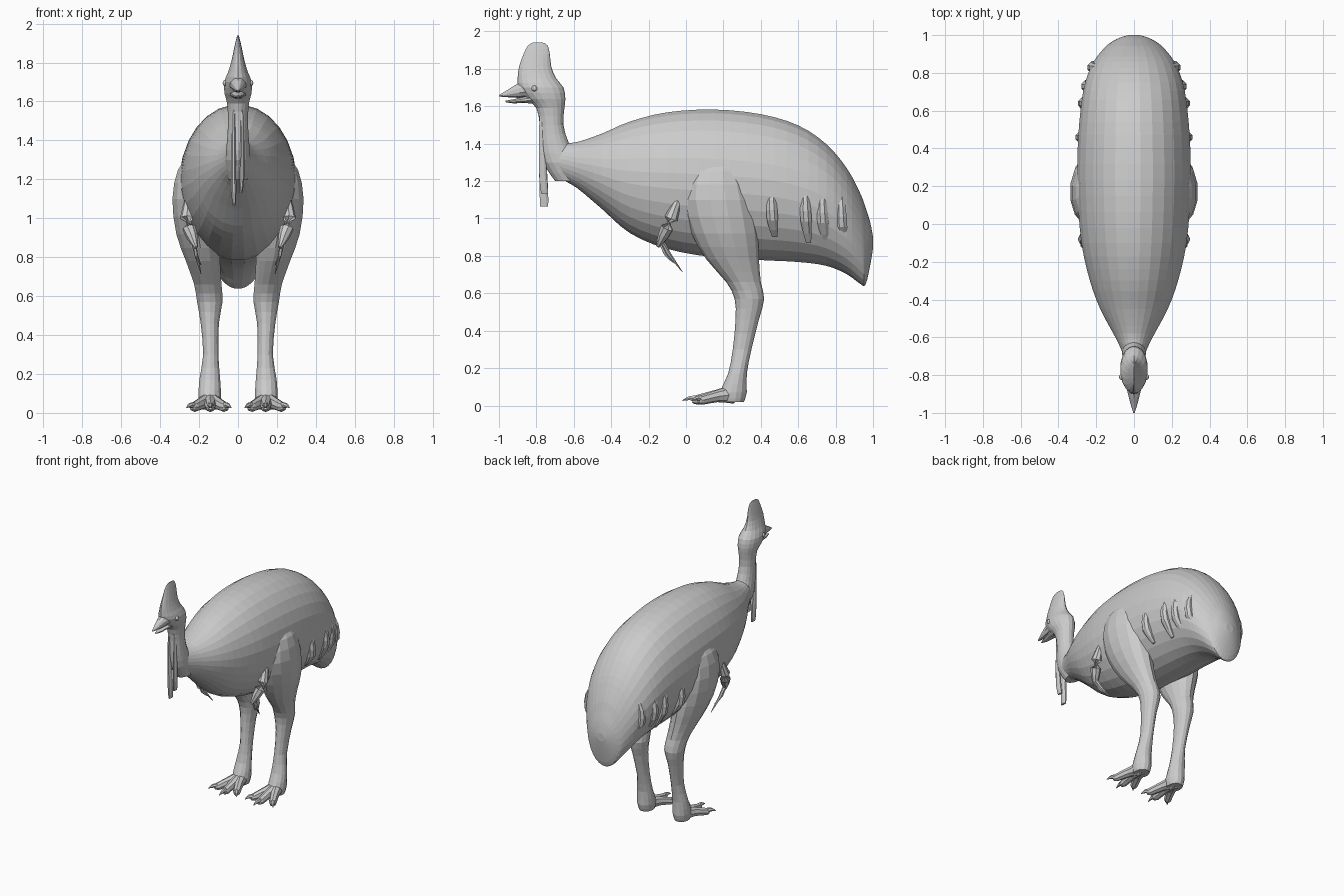
import bpy, bmesh, math
from mathutils import Vector


def spline(rows, sub):
    """Catmull-Rom resampling of a list of equal-length tuples."""
    out, n = [], len(rows)
    for i in range(n - 1):
        p = [rows[max(0, min(n - 1, i + k))] for k in (-1, 0, 1, 2)]
        for s in range(sub):
            t = s / sub
            out.append([0.5 * (2 * b + (c - a) * t + (2 * a - 5 * b + 4 * c - d) * t * t
                               + (3 * b - a - 3 * c + d) * t ** 3)
                        for a, b, c, d in zip(*p)])
    return out + [list(rows[-1])]


def skin(name, rings, mirror=False, smooth=False):
    """Bridge closed rings of points into a capped solid."""
    bm = bmesh.new()
    vs = [[bm.verts.new(p) for p in r] for r in rings]
    n = len(vs[0])
    for a, b in zip(vs, vs[1:]):
        for i in range(n):
            bm.faces.new((a[i], a[(i + 1) % n], b[(i + 1) % n], b[i]))
    bm.faces.new(vs[0])
    bm.faces.new(vs[-1])
    bmesh.ops.recalc_face_normals(bm, faces=bm.faces)
    me = bpy.data.meshes.new(name)
    bm.to_mesh(me)
    bm.free()
    ob = bpy.data.objects.new(name, me)
    bpy.context.collection.objects.link(ob)
    if smooth:
        me.shade_smooth()
    if mirror:
        ob.modifiers.new("mirror", 'MIRROR')
    return ob


def loft(name, rows, axis, n=16, sub=2, **kw):
    """Elliptic sections. rows: (position on axis, low, high, centre x, half width x)."""
    rings = []
    for p, lo, hi, cx, rx in spline(rows, sub):
        ring = []
        for i in range(n):
            a = 2 * math.pi * (i + 0.5) / n
            x = cx + max(rx, 0.002) * math.cos(a)
            v = (lo + hi) / 2 + max((hi - lo) / 2, 0.002) * math.sin(a)
            ring.append((x, p, v) if axis == 'y' else (x, v, p))
        rings.append(ring)
    return skin(name, rings, **kw)


def tube(name, path, n=8, sub=2, **kw):
    """Tapered tube. path: (x, y, z, radius)."""
    pts = spline(path, sub)
    rings = []
    for i, p in enumerate(pts):
        t = (Vector(pts[min(i + 1, len(pts) - 1)][:3]) - Vector(pts[max(i - 1, 0)][:3])).normalized()
        u = t.cross(Vector((0, 0, 1)) if abs(t.z) < 0.9 else Vector((0, 1, 0))).normalized()
        w = t.cross(u)
        r = max(p[3], 0.002)
        rings.append([Vector(p[:3]) + r * (u * math.cos(2 * math.pi * k / n) + w * math.sin(2 * math.pi * k / n))
                      for k in range(n)])
    return skin(name, rings, **kw)


# Feathered body, chest to tail
body = [(-0.74, 1.29, 1.36, 0.04), (-0.66, 1.21, 1.40, 0.07), (-0.58, 1.16, 1.41, 0.11),
        (-0.45, 1.05, 1.455, 0.18), (-0.3, 0.92, 1.52, 0.235), (-0.1, 0.835, 1.57, 0.28),
        (0.15, 0.79, 1.585, 0.30), (0.4, 0.775, 1.56, 0.30), (0.6, 0.765, 1.50, 0.285),
        (0.75, 0.745, 1.40, 0.26), (0.86, 0.70, 1.27, 0.215), (0.93, 0.65, 1.14, 0.16),
        (0.96, 0.645, 1.06, 0.125), (0.985, 0.75, 0.98, 0.08), (1.0, 0.84, 0.90, 0.03)]
loft("body", [(y, lo, hi, 0, w) for y, lo, hi, w in body], 'y', n=28, sub=3)

# Neck, skull and blade-like crest in one column
neck = [(1.20, -0.70, -0.52, 0.05), (1.30, -0.765, -0.56, 0.065), (1.40, -0.78, -0.625, 0.057),
        (1.50, -0.782, -0.655, 0.052), (1.59, -0.80, -0.65, 0.057), (1.64, -0.85, -0.645, 0.07),
        (1.70, -0.895, -0.655, 0.072), (1.75, -0.90, -0.695, 0.052), (1.81, -0.893, -0.72, 0.034),
        (1.88, -0.868, -0.728, 0.019), (1.925, -0.845, -0.74, 0.008), (1.94, -0.82, -0.765, 0.004)]
loft("neck_and_head", [(z, a, b, 0, w) for z, a, b, w in neck], 'z', n=18)

# Beak halves, slightly open
loft("upper_beak", [(-0.82, 1.65, 1.74, 0, 0.055), (-0.89, 1.645, 1.725, 0, 0.036),
                    (-0.95, 1.648, 1.69, 0, 0.02), (-1.0, 1.652, 1.66, 0, 0.004)], 'y', n=10)
loft("lower_beak", [(-0.78, 1.61, 1.67, 0, 0.05), (-0.87, 1.618, 1.65, 0, 0.032),
                    (-0.92, 1.615, 1.638, 0, 0.02), (-0.965, 1.622, 1.63, 0, 0.004)], 'y', n=10)

# Eyes
for s in (-1, 1):
    bpy.ops.mesh.primitive_uv_sphere_add(segments=10, ring_count=6, radius=0.016,
                                         location=(s * 0.064, -0.81, 1.695))
    bpy.context.object.name = "eye"

# Hanging throat wattles
loft("left_wattle", [(1.57, -0.785, -0.74, 0.02, 0.01), (1.35, -0.788, -0.745, 0.022, 0.013),
                     (1.2, -0.785, -0.74, 0.02, 0.013), (1.13, -0.775, -0.735, 0.014, 0.008)], 'z', n=8)
loft("right_wattle", [(1.57, -0.785, -0.74, -0.02, 0.01), (1.35, -0.788, -0.745, -0.024, 0.013),
                      (1.15, -0.785, -0.735, -0.022, 0.015), (1.065, -0.782, -0.735, -0.02, 0.008)], 'z', n=8)

# Legs: thigh, ankle joint, shank
leg = [(1.34, 0.12, 0.26, 0.20, 0.04), (1.25, 0.02, 0.31, 0.225, 0.085), (1.1, -0.02, 0.36, 0.22, 0.12),
       (0.92, 0.03, 0.385, 0.205, 0.115), (0.78, 0.11, 0.39, 0.18, 0.09), (0.66, 0.215, 0.40, 0.155, 0.072),
       (0.57, 0.26, 0.418, 0.145, 0.067), (0.46, 0.265, 0.39, 0.145, 0.048), (0.3, 0.25, 0.35, 0.14, 0.04),
       (0.17, 0.225, 0.325, 0.145, 0.055), (0.07, 0.18, 0.325, 0.145, 0.06), (0.02, 0.19, 0.31, 0.145, 0.05)]
loft("leg", [(z, a, b, c, w) for z, a, b, c, w in leg], 'z', n=14, mirror=True)

# Three toes per foot, each with a claw
for label, (x, y), (tx, ty) in (("middle", (0.142, 0.06), (0.14, -0.02)),
                                ("outer", (0.225, 0.085), (0.265, 0.03)),
                                ("inner", (0.07, 0.085), (0.035, 0.03))):
    mx, my = (x + 0.145) / 2, (y + 0.25) / 2
    tube(label + "_toe", [(0.145, 0.25, 0.06, 0.05), (mx, my, 0.05, 0.032),
                          (x, y, 0.03, 0.026), (x + (tx - x) * 0.3, y + (ty - y) * 0.3, 0.03, 0.014)],
         mirror=True)
    tube(label + "_claw", [(x, y, 0.035, 0.019), ((x + tx) / 2, (y + ty) / 2, 0.04, 0.013),
                           (tx, ty, 0.026, 0.002)], n=6, mirror=True)

# Stubby wings with bare quills
tube("wing", [(0.25, -0.03, 1.13, 0.012), (0.262, -0.08, 1.0, 0.036),
              (0.237, -0.12, 0.91, 0.03), (0.215, -0.15, 0.85, 0.01)], mirror=True)
for k, (y, z) in enumerate(((-0.02, 0.715), (-0.06, 0.76))):
    tube("wing_quill", [(0.23, -0.14, 0.90, 0.012), (0.215, -0.09 - 0.02 * k, 0.81, 0.01),
                        (0.19, y, z, 0.002)], n=5, mirror=True)

# Overlapping plume ridges on the flanks
for y, x, top, low in ((0.46, 0.275, 1.2, 0.9), (0.64, 0.262, 1.22, 0.87),
                       (0.73, 0.245, 1.2, 0.87), (0.83, 0.212, 1.15, 0.88)):
    mid = (top + low) / 2
    loft("flank_plume", [(top, y - 0.01, y + 0.01, x - 0.03, 0.005), (mid + 0.05, y - 0.03, y + 0.025, x, 0.028),
                         (mid - 0.06, y - 0.03, y + 0.035, x, 0.028), (low, y, y + 0.03, x - 0.05, 0.005)],
         'z', n=8, mirror=True)
